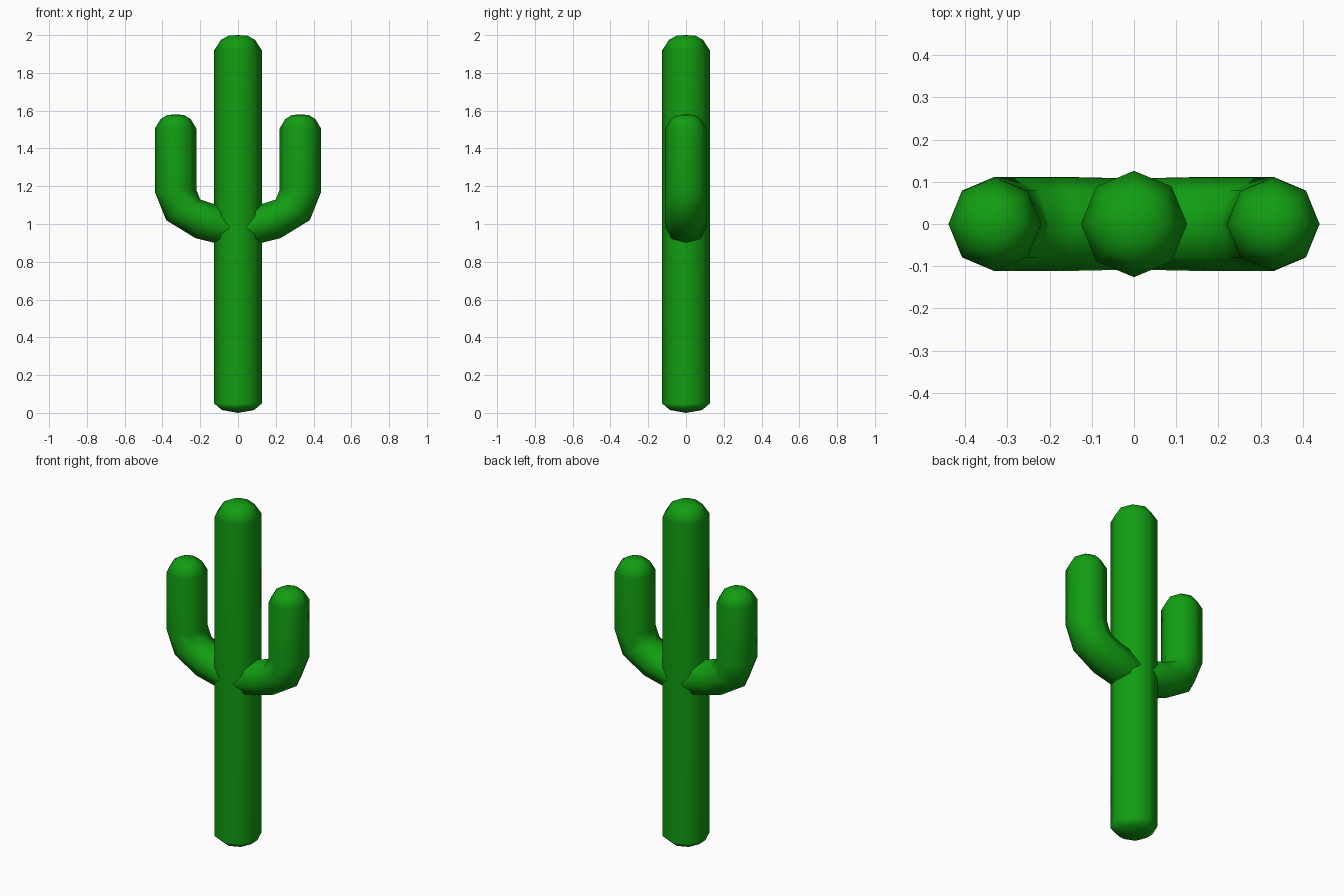
import bpy, bmesh, math
from mathutils import Vector

cube = bpy.data.objects.get("Cube")
if cube:
    bpy.data.objects.remove(cube, do_unlink=True)

SIDES = 8

green = bpy.data.materials.new("cactus green")
green.use_nodes = True
color = (0.006, 0.34, 0.006, 1)
green.diffuse_color = color
bsdf = green.node_tree.nodes["Principled BSDF"]
bsdf.inputs["Base Color"].default_value = color
bsdf.inputs["Roughness"].default_value = 0.9


def tube(name, rings, start, end):
    """Skin eight-sided rings, each given by its outer point, inner point and depth radius."""
    bm = bmesh.new()
    loops = []
    for (ox, oz), (ix, iz), depth in rings:
        outer, inner = Vector((ox, 0, oz)), Vector((ix, 0, iz))
        centre, half = (outer + inner) / 2, (outer - inner) / 2
        loop = []
        for i in range(SIDES):
            a = math.tau * i / SIDES
            loop.append(bm.verts.new(centre + half * math.cos(a) + Vector((0, depth * math.sin(a), 0))))
        loops.append(loop)
    first, last = (bm.verts.new((x, 0, z)) for x, z in (start, end))
    for i in range(SIDES):
        j = (i + 1) % SIDES
        for a, b in zip(loops, loops[1:]):
            bm.faces.new((a[i], a[j], b[j], b[i]))
        bm.faces.new((first, loops[0][j], loops[0][i]))
        bm.faces.new((last, loops[-1][i], loops[-1][j]))
    bmesh.ops.recalc_face_normals(bm, faces=bm.faces)
    for face in bm.faces:
        face.smooth = True
    mesh = bpy.data.meshes.new(name)
    bm.to_mesh(mesh)
    bm.free()
    mesh.materials.append(green)
    obj = bpy.data.objects.new(name, mesh)
    bpy.context.collection.objects.link(obj)
    # Keep the long sides clean next to the rounded tips
    obj.modifiers.new("even shading", "WEIGHTED_NORMAL").keep_sharp = False
    return obj


# Trunk: straight column with a domed top and a shallow rounded foot
profile = [(0.085, 0.015), (0.126, 0.05), (0.126, 1.92), (0.09, 1.975), (0.05, 1.997)]
tube("trunk", [((r, z), (-r, z), r) for r, z in profile], (0, 0), (0, 2))

# Arms: bend out of the trunk, then rise to a domed tip
elbow = [
    ((0, 0.87), (0, 1.07), 0.108),
    ((0.225, 0.925), (0.14, 1.11), 0.112),
    ((0.38, 1.02), (0.2, 1.13), 0.112),
    ((0.44, 1.17), (0.22, 1.18), 0.112),
]
tip = [(0.11, 1.505), (0.08, 1.555), (0.045, 1.577)]
rise = [((0.33 + r, z), (0.33 - r, z), r) for r, z in tip]
for side, name in ((1, "left_arm"), (-1, "right_arm")):
    rings = [((ox * side, oz), (ix * side, iz), d) for (ox, oz), (ix, iz), d in elbow + rise]
    tube(name, rings, (0, 0.97), (0.33 * side, 1.58))
